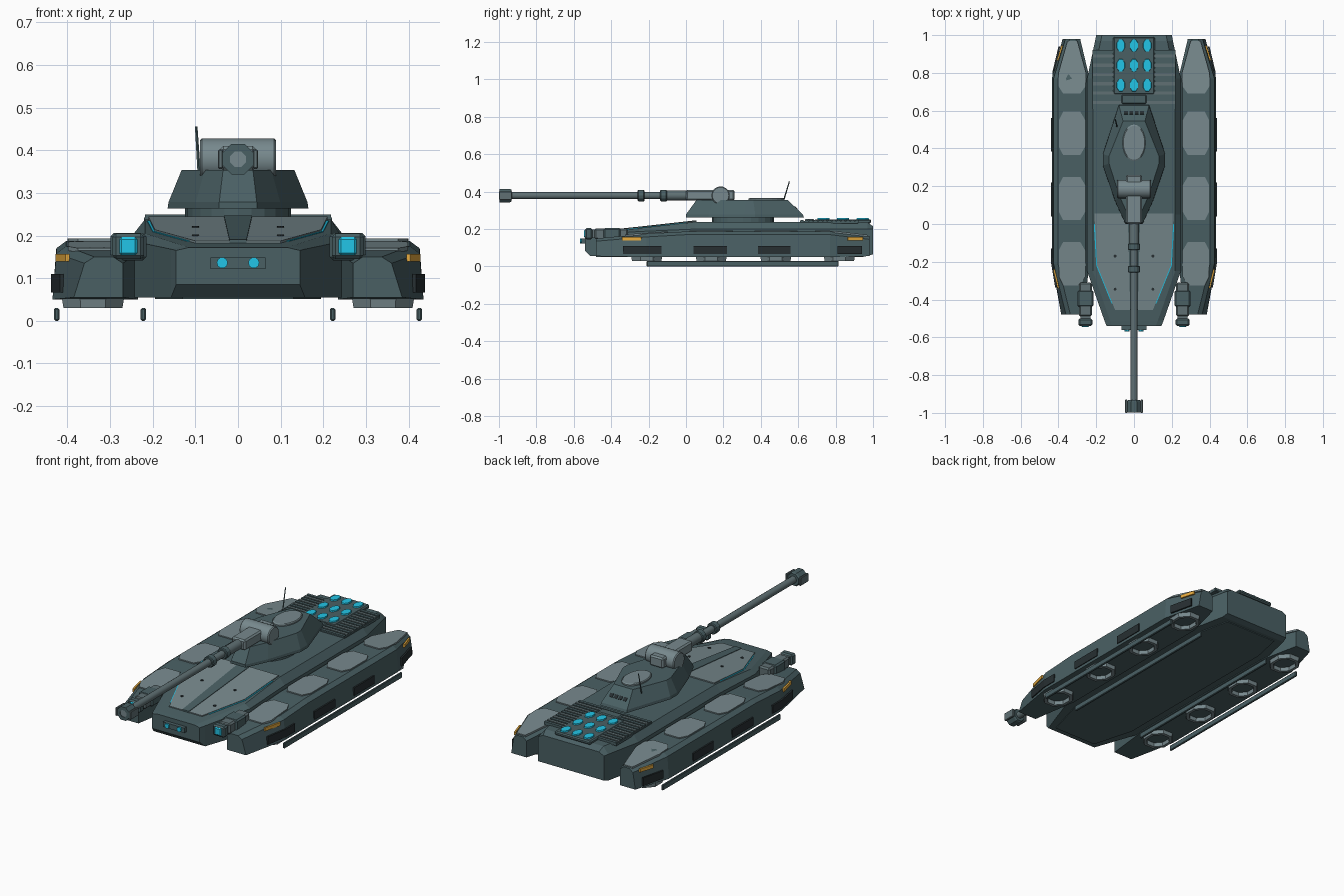
import bpy, bmesh, math
from mathutils import Vector


def material(name, r, g, b):
    m = bpy.data.materials.new(name)
    m.diffuse_color = (r, g, b, 1)
    return m


BODY = material("slate green armour", 0.068, 0.117, 0.127)
LIGHT = material("light grey armour", 0.185, 0.25, 0.268)
MID = material("mid grey metal", 0.115, 0.162, 0.172)
DARK = material("dark recess", 0.02, 0.028, 0.031)
CYAN = material("cyan glow", 0.016, 0.56, 0.80)
AMBER = material("amber lamp", 0.80, 0.41, 0.05)


def finish(name, bm, mat):
    bmesh.ops.recalc_face_normals(bm, faces=bm.faces)
    me = bpy.data.meshes.new(name)
    bm.to_mesh(me)
    bm.free()
    me.materials.append(mat)
    ob = bpy.data.objects.new(name, me)
    bpy.context.collection.objects.link(ob)
    return ob


def loft(name, rings, mat, caps=True):
    """Skin a list of closed rings of points."""
    bm = bmesh.new()
    vs = [[bm.verts.new(p) for p in ring] for ring in rings]
    n = len(vs[0])
    for a, b in zip(vs, vs[1:]):
        for i in range(n):
            j = (i + 1) % n
            bm.faces.new((a[i], a[j], b[j], b[i]))
    if caps:
        bm.faces.new(vs[0])
        bm.faces.new(vs[-1])
    return finish(name, bm, mat)


def box(name, lo, hi, mat, bevel=0):
    pts = lambda z: [(lo[0], lo[1], z), (hi[0], lo[1], z), (hi[0], hi[1], z), (lo[0], hi[1], z)]
    ob = loft(name, [pts(lo[2]), pts(hi[2])], mat)
    if bevel:
        m = ob.modifiers.new("bevel", 'BEVEL')
        m.width, m.segments = bevel, 1
    return ob


def plate(name, pts, zf, thick, mat):
    """Plan outline laid on a height function."""
    return loft(name, [[(x, y, zf(y) + h) for x, y in pts] for h in (-0.004, thick)], mat)


def turned(name, profile, centre, axis, mat, n=16, sx=1.0, spin=0.0, smooth=False, caps=True):
    """Revolve (radius, distance) pairs about an axis."""
    rot = Vector((0, 0, 1)).rotation_difference(Vector(axis)).to_matrix()
    c = Vector(centre)
    rings = [[c + rot @ Vector((sx * r * math.cos(2 * math.pi * i / n + spin),
                                r * math.sin(2 * math.pi * i / n + spin), d))
              for i in range(n)] for r, d in profile]
    ob = loft(name, rings, mat, caps)
    if smooth:
        bpy.context.view_layer.objects.active = ob
        ob.select_set(True)
        bpy.ops.object.shade_smooth_by_angle()
        ob.select_set(False)
    return ob


def strip(name, path, z0, z1, mat):
    """Thin upright plate that follows a plan path."""
    bm = bmesh.new()
    cols = [(bm.verts.new((x, y, z0)), bm.verts.new((x, y, z1))) for x, y in path]
    for a, b in zip(cols, cols[1:]):
        bm.faces.new((a[0], b[0], b[1], a[1]))
    ob = finish(name, bm, mat)
    m = ob.modifiers.new("solid", 'SOLIDIFY')
    m.thickness, m.offset = 0.009, 0
    return ob


def section(y, xi, xo, zb, zm, zt, c, s=1, flare=0.0):
    return [(s * x, y, z) for x, z in ((xi, zb), (xo + flare, zb), (xo, zm), (xo - c, zt), (xi + c, zt), (xi, zm))]


# Hull
hull = [(-0.54, 0.145, 0.085, 0.165, 0.172), (-0.51, 0.157, 0.055, 0.168, 0.176),
        (-0.25, 0.248, 0.055, 0.187, 0.205), (0.05, 0.248, 0.055, 0.20, 0.238),
        (0.77, 0.248, 0.055, 0.20, 0.238), (0.97, 0.206, 0.055, 0.20, 0.236), (1.0, 0.20, 0.065, 0.20, 0.215)]
loft("hull", [section(y, -x, x, zb, zm, zt, 0.03) for y, x, zb, zm, zt in hull], BODY)
loft("belly_plate", [[(-0.13, -0.48, z), (0.13, -0.48, z), (0.195, -0.25, z), (0.195, 0.78, z),
                      (0.16, 0.95, z), (-0.16, 0.95, z), (-0.195, 0.78, z), (-0.195, -0.25, z)]
                     for z in (0.051, 0.056)], BODY)
deck = lambda y: min(0.238, 0.172 + 0.112 * (y + 0.54))

# Front deck armour, centre rib, glowing trim and bolts
plate("front_deck_plate", [(-0.21, 0.055), (-0.195, -0.22), (-0.10, -0.455), (0.10, -0.455),
                           (0.195, -0.22), (0.21, 0.055)], deck, 0.006, LIGHT)
plate("deck_rib", [(-0.033, 0.056), (-0.02, -0.456), (0.02, -0.456), (0.033, 0.056)], deck, 0.009, BODY)
for s in (-1, 1):
    plate("glow_trim", [(s * x, y) for x, y in ((0.206, 0.0), (0.193, -0.22), (0.112, -0.42),
                        (0.119, -0.42), (0.200, -0.22), (0.213, 0.0))], deck, 0.0025, CYAN)
    for y in (-0.17, -0.345):
        turned("deck_bolt", [(0.008, 0), (0.008, 0.009)], (s * 0.10, y, deck(y)), (0, 0, 1), DARK, 8)
    turned("nose_lamp", [(0.013, 0), (0.013, 0.018)], (s * 0.037, -0.55, 0.136), (0, -1, 0), CYAN, 10)
box("nose_lamp_plate", (-0.065, -0.56, 0.122), (0.065, -0.53, 0.149), BODY)

# Side pods with their fittings
pod = [(-0.48, 0.27, 0.36, 0.055, 0.135, 0.150), (-0.21, 0.235, 0.426, 0.05, 0.158, 0.175),
       (0.0, 0.235, 0.426, 0.05, 0.170, 0.187), (0.77, 0.235, 0.426, 0.05, 0.170, 0.187),
       (0.98, 0.285, 0.363, 0.055, 0.145, 0.162)]


def pod_top(y):
    for a, b in zip(pod, pod[1:]):
        if y <= b[0]:
            return a[5] + (b[5] - a[5]) * (y - a[0]) / (b[0] - a[0])
    return pod[-1][5]


for s in (-1, 1):
    loft("side_pod", [section(*p, 0.023, s, f) for p, f in zip(pod, (0.025, 0.009, 0.009, 0.009, 0.015))], BODY)
    for y in (-0.21, 0.135, 0.48):
        pts = [(0.285, -0.115), (0.375, -0.115), (0.398, -0.07), (0.398, 0.07),
               (0.375, 0.115), (0.285, 0.115), (0.258, 0.07), (0.258, -0.07)]
        plate("pod_pad", [(s * x, y + d) for x, d in pts], pod_top, 0.006, LIGHT)
    plate("rear_pod_pad", [(s * x, y) for x, y in ((0.285, 0.69), (0.375, 0.69), (0.400, 0.73), (0.400, 0.80),
          (0.352, 0.97), (0.30, 0.97), (0.254, 0.80), (0.256, 0.73))], pod_top, 0.006, LIGHT)
    # Side recess panels
    for path in (((0.413, -0.335), (0.434, -0.21), (0.434, -0.13)), ((0.434, 0.04), (0.434, 0.22)),
                 ((0.434, 0.385), (0.434, 0.56)), ((0.426, 0.81), (0.395, 0.94))):
        strip("side_panel", [(s * x, y) for x, y in path], 0.066, 0.11, DARK)
    # Amber marker lamps
    for path in (((0.400, -0.34), (0.424, -0.24)), ((0.405, 0.865), (0.380, 0.945))):
        strip("marker_lamp", [(s * x, y) for x, y in path], 0.139, 0.157, AMBER)
    # Hover rings below the pod
    for y in (-0.21, 0.135, 0.48, 0.82):
        turned("hover_ring", [(0.062, 0.025), (0.066, 0.0), (0.085, 0.0), (0.09, 0.025)],
               (s * 0.34, y, 0.03), (0, 0, 1), LIGHT, 8, 0.88, math.pi / 8, caps=False)
    # Skid rails
    for x in (0.222, 0.425):
        box("skid_rail", (s * x - 0.006, -0.21, 0.0), (s * x + 0.006, 0.815, 0.03), BODY, 0.003)
    # Forward gun pods
    gx = s * 0.257
    box("gun_pod_body", (gx - 0.034, -0.49, 0.145), (gx + 0.034, -0.31, 0.203), MID, 0.008)
    box("gun_pod_mount", (gx - 0.042, -0.44, 0.142), (gx + 0.042, -0.35, 0.206), BODY, 0.008)
    box("gun_pod_neck", (gx - 0.026, -0.51, 0.152), (gx + 0.026, -0.48, 0.198), MID)
    box("gun_pod_muzzle", (gx - 0.037, -0.54, 0.145), (gx + 0.037, -0.50, 0.205), BODY, 0.008)
    box("gun_pod_lens", (gx - 0.022, -0.545, 0.153), (gx + 0.022, -0.53, 0.197), CYAN, 0.006)

# Rear grille and launcher block
box("grille_base", (-0.22, 0.61, 0.23), (0.22, 0.92, 0.242), BODY)
for i in range(13):
    y = 0.612 + i * 0.0245
    box("grille_slat", (-0.218, y, 0.236), (0.218, y + 0.016, 0.249), MID if i % 2 else BODY)
box("launcher_plate", (-0.11, 0.685, 0.23), (0.11, 0.99, 0.251), BODY, 0.006)
box("launcher_front_step", (-0.065, 0.635, 0.23), (0.065, 0.685, 0.254), BODY, 0.005)
for x in (-0.07, 0, 0.07):
    for y in (0.735, 0.84, 0.945):
        turned("launcher_cell", [(0.036, 0), (0.034, 0.008)], (x, y, 0.25), (0, 0, 1), CYAN, 8, 0.65, math.pi / 8)

# Turret
turned("turret_ring", [(0.165, 0), (0.165, 0.04)], (0, 0.305, 0.23), (0, 0, 1), BODY, 24, 0.75)


def turret_ring(z, pts):
    return [(x, y, z) for x, y in pts] + [(-x, y, z) for x, y in reversed(pts)]


low = [(0.045, 0.0), (0.10, 0.12), (0.165, 0.31), (0.165, 0.37), (0.08, 0.63)]
mid = [(0.044, 0.0), (0.099, 0.12), (0.163, 0.31), (0.163, 0.37), (0.079, 0.625)]
top = [(0.035, 0.055), (0.078, 0.15), (0.132, 0.32), (0.132, 0.36), (0.058, 0.545)]
loft("turret", [turret_ring(0.263, low), turret_ring(0.278, mid), turret_ring(0.354, top)], BODY)
turned("turret_hatch", [(0.097, 0), (0.097, 0.008), (0.09, 0.012)], (0, 0.43, 0.353), (0, 0, 1),
       LIGHT, 20, 0.63)
for x in (-0.042, -0.014, 0.014, 0.042):
    loft("turret_rear_slot", [[(x + d, 0.582, 0.322), (x + d, 0.597, 0.308), (x + d, 0.594, 0.303),
                               (x + d, 0.578, 0.317)] for d in (-0.01, 0.01)], DARK)
loft("antenna", [[(cx + a * r, cy, cz), (cx, cy + a * r, cz), (cx - a * r, cy, cz), (cx, cy - a * r, cz)]
                 for cx, cy, cz, r, a in ((-0.09, 0.515, 0.33, 0.004, 1), (-0.098, 0.553, 0.455, 0.003, 1))], BODY)

# Main gun
GZ = 0.379
turned("gun_trunnion", [(0.044, -0.089), (0.049, -0.084), (0.049, 0.084), (0.044, 0.089)],
       (0, 0.185, GZ), (1, 0, 0), LIGHT, 20, smooth=True)
box("gun_mantlet", (-0.042, 0.0, 0.352), (0.042, 0.26, 0.41), LIGHT, 0.008)
turned("gun_barrel", [(0.026, 0), (0.026, 0.13), (0.019, 0.14), (0.019, 0.95)], (0, 0.01, GZ),
       (0, -1, 0), MID, 16, smooth=True)
for y in (-0.12, -0.24):
    turned("barrel_collar", [(0.027, -0.018), (0.031, -0.014), (0.031, 0.014), (0.027, 0.018)],
           (0, y, GZ), (0, -1, 0), BODY, 12)
turned("muzzle_brake", [(0.034, 0), (0.039, 0.008), (0.039, 0.065), (0.02, 0.065), (0.02, 0.04)],
       (0, -0.933, GZ), (0, -1, 0), BODY, 8, 1, math.pi / 8)
turned("muzzle_bore", [(0.02, 0), (0.02, 0.02)], (0, -0.975, GZ), (0, -1, 0), LIGHT, 8, 1, math.pi / 8)
for s in (-1, 1):
    box("muzzle_fin", (s * 0.041 - 0.006, -1.0, GZ - 0.023), (s * 0.041 + 0.006, -0.93, GZ + 0.023), MID, 0.003)
